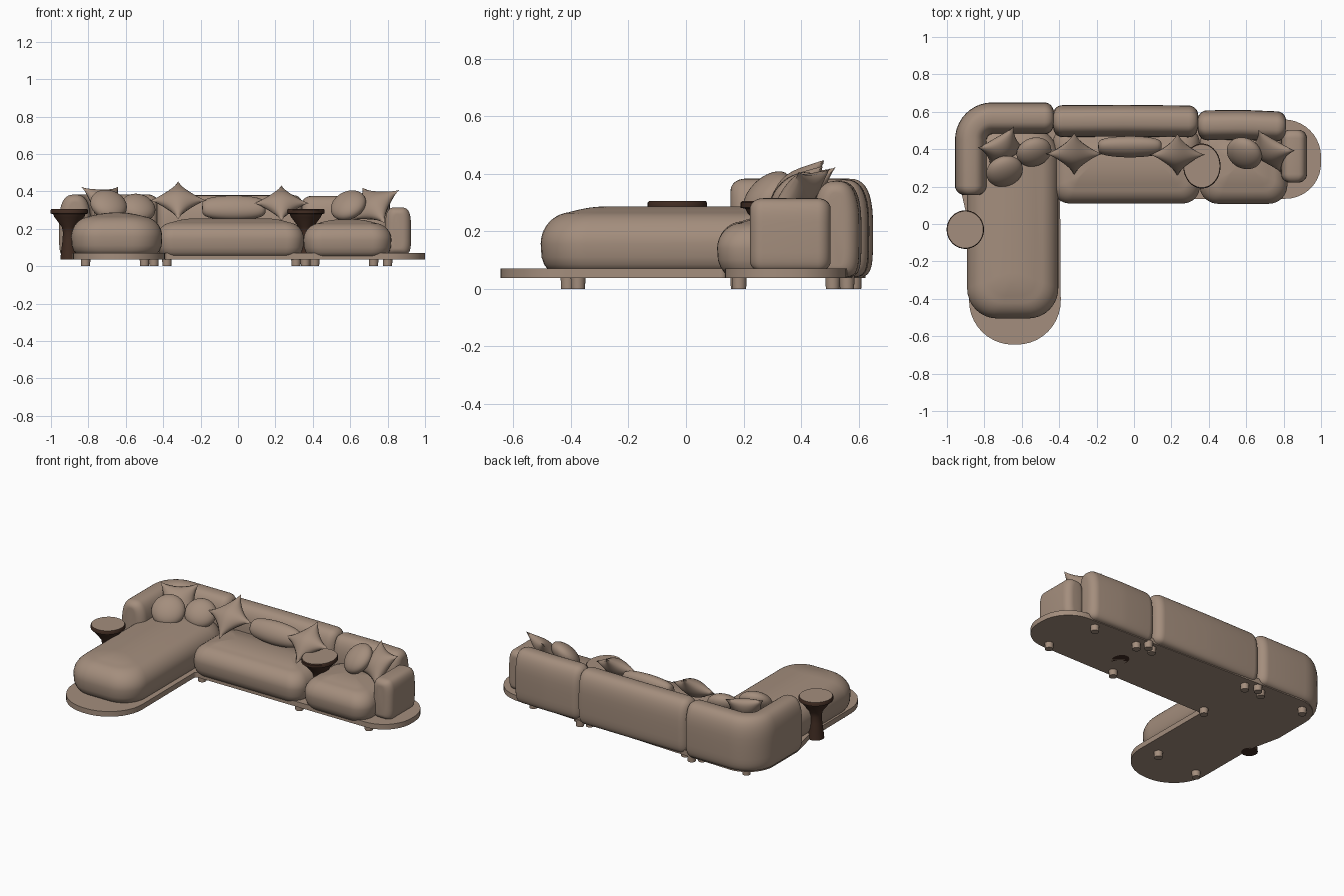
import bpy, bmesh, math
from mathutils import Vector, Matrix

if "Cube" in bpy.data.objects:
    bpy.data.objects.remove(bpy.data.objects["Cube"])


def material(name, col):
    m = bpy.data.materials.new(name)
    m.diffuse_color = (*col, 1)
    m.use_nodes = True
    m.node_tree.nodes["Principled BSDF"].inputs["Base Color"].default_value = m.diffuse_color
    return m


FABRIC = material("tan_fabric", (0.37, 0.27, 0.205))
WOOD = material("dark_wood", (0.052, 0.025, 0.016))


def make(name, bm, mats=(FABRIC,), angle=40):
    bmesh.ops.recalc_face_normals(bm, faces=bm.faces)
    me = bpy.data.meshes.new(name)
    bm.to_mesh(me)
    bm.free()
    for m in mats:
        me.materials.append(m)
    me.shade_smooth()
    me.set_sharp_from_angle(angle=math.radians(angle))
    ob = bpy.data.objects.new(name, me)
    bpy.context.collection.objects.link(ob)
    return ob


def loft(rings):
    """Skin a list of closed rings and cap both ends."""
    bm = bmesh.new()
    vs = [[bm.verts.new(p) for p in r] for r in rings]
    n = len(vs[0])
    for a, b in zip(vs, vs[1:]):
        for i in range(n):
            j = (i + 1) % n
            bm.faces.new((a[i], a[j], b[j], b[i]))
    bm.faces.new(vs[0][::-1])
    bm.faces.new(vs[-1])
    return bm


def fillet(pts, closed=True, steps=10):
    """Polyline of (x, y, corner radius) with rounded corners."""
    out = []
    for i, (x, y, r) in enumerate(pts):
        p = Vector((x, y))
        if r == 0:
            out.append(p)
            continue
        a = Vector(pts[i - 1][:2])
        b = Vector(pts[(i + 1) % len(pts)][:2])
        u, v = (a - p).normalized(), (b - p).normalized()
        half = u.angle(v) / 2
        c = p + (u + v).normalized() * r / math.sin(half)
        t = r / math.tan(half)
        v1, v2 = p + u * t - c, p + v * t - c
        phi = math.pi - 2 * half
        for k in range(steps + 1):
            f = k / steps
            out.append(c + (v1 * math.sin((1 - f) * phi) + v2 * math.sin(f * phi)) / math.sin(phi))
    return out


def round_rect(cx, cy, hx, hy, r, z):
    pts = []
    for q, (sx, sy) in enumerate(((1, 1), (-1, 1), (-1, -1), (1, -1))):
        for k in range(9):
            a = math.pi / 2 * (q + k / 8)
            pts.append((cx + sx * (hx - r) + r * math.cos(a), cy + sy * (hy - r) + r * math.sin(a), z))
    return pts


def seat(name, x0, x1, y0, y1, z0, z1, r, edge=0.1, crown=0.02):
    """Puffy seat: bulging sides, round upper edge, crowned top."""
    cx, cy, hx, hy = (x0 + x1) / 2, (y0 + y1) / 2, (x1 - x0) / 2, (y1 - y0) / 2
    zt = z1 - crown
    prof = [(0.03, z0), (0.012, z0 + 0.025), (0.003, z0 + 0.05)]
    for k in range(11):
        a = math.pi / 2 * k / 10 * 0.93
        prof.append((edge * (1 - math.cos(a)), zt - edge + edge * math.sin(a)))
    d0, zz = prof[-1]
    dm = min(hx, hy) * 0.97
    for k in range(1, 7):
        f = k / 6
        prof.append((d0 + (dm - d0) * f, zz + (z1 - zz) * (1 - (1 - f) ** 2)))
    rings = [round_rect(cx, cy, hx - d, hy - d, max(0.004, min(r - d * 0.6, hx - d, hy - d)), z)
             for d, z in prof]
    return make(name, loft(rings), angle=60)


def bolster(name, path, hw, z0, z1, end=0.05, low=5, high=2.7):
    """Upright cushion swept along a path, with rounded ends."""
    path = fillet(path, closed=False)
    cz, hh = (z0 + z1) / 2, (z1 - z0) / 2
    sec = []
    for k in range(40):
        a = 2 * math.pi * k / 40
        c, s = math.cos(a), math.sin(a)
        n = high if s > 0 else low
        sec.append((math.copysign(abs(c) ** (2 / n), c), math.copysign(abs(s) ** (2 / n), s)))
    t0 = (path[1] - path[0]).normalized()
    t1 = (path[-1] - path[-2]).normalized()
    stations = []
    cap = [math.pi / 2 * k / 7 for k in range(8)]
    for a in reversed(cap):
        stations.append((path[0] + t0 * end * (1 - math.sin(a)), t0, end * (1 - math.cos(a))))
    for i in range(1, len(path) - 1):
        stations.append((path[i], (path[i + 1] - path[i - 1]).normalized(), 0))
    for a in cap:
        stations.append((path[-1] - t1 * end * (1 - math.sin(a)), t1, end * (1 - math.cos(a))))
    rings = []
    for p, t, d in stations:
        nrm = Vector((-t.y, t.x))
        rings.append([(*(p + nrm * w * (hw - d)), cz + h * (hh - d * 0.8)) for w, h in sec])
    return make(name, loft(rings), angle=60)


def place(ob, loc, tilt, yaw):
    ob.matrix_world = (Matrix.Translation(loc) @ Matrix.Rotation(math.radians(yaw), 4, 'Z')
                       @ Matrix.Rotation(math.radians(-tilt), 4, 'X'))


def square_pillow(name, loc, half, thick, tilt, yaw, roll=0, pinch=0.2):
    """Pillow with pointed corners and drawn-in edges."""
    bm = bmesh.new()
    bmesh.ops.create_grid(bm, x_segments=20, y_segments=20, size=1)
    geo = bmesh.ops.duplicate(bm, geom=bm.faces[:])["geom"]
    back = {g for g in geo if isinstance(g, bmesh.types.BMVert)}
    for v in bm.verts:
        u, w = v.co.x, v.co.y
        h = thick * math.sqrt(max(0, (1 - u * u) * (1 - w * w))) ** 1.2
        v.co = (half * u * (1 - pinch * (1 - w * w)), h if v in back else -h,
                half * w * (1 - pinch * (1 - u * u)))
    bmesh.ops.remove_doubles(bm, verts=bm.verts, dist=1e-5)
    bm.transform(Matrix.Rotation(math.radians(roll), 4, 'Y'))
    place(make(name, bm, angle=70), loc, tilt, yaw)


def round_pillow(name, loc, size, tilt, yaw, boxy=1.0):
    bm = bmesh.new()
    bmesh.ops.create_uvsphere(bm, u_segments=32, v_segments=20, radius=1)
    bm.transform(Matrix.Rotation(math.pi / 2, 4, 'Y'))
    for v in bm.verts:
        v.co.x = math.copysign(abs(v.co.x) ** boxy, v.co.x)
        f = 1.0
        if boxy > 1:  # fuller, squarer ends
            rad = math.hypot(v.co.y, v.co.z)
            f = rad ** 0.45 / rad if rad > 1e-4 else 1
        v.co = (v.co.x * size[0], v.co.y * f * size[1], v.co.z * f * size[2])
    place(make(name, bm, angle=80), loc, tilt, yaw)


# Base platform, L shaped with rounded ends
outline = fillet([(-0.39, -0.645, 0.235), (-0.395, 0.135, 0.02), (1.0, 0.135, 0.19), (1.0, 0.555, 0.2),
                  (0.75, 0.56, 0.1), (-0.4, 0.612, 0.1), (-0.93, 0.63, 0.18), (-0.93, 0.2, 0.1),
                  (-0.885, 0.0, 0.1), (-0.88, -0.645, 0.235)])
base = loft([[(*p, z) for p in outline] for z in (0.037, 0.07)])
rim = [e for e in base.edges if abs(e.verts[0].co.z - e.verts[1].co.z) < 1e-6]
bmesh.ops.bevel(base, geom=rim, offset=0.01, segments=3, affect='EDGES', profile=0.5)
make("base_platform", base)

# Feet
for i, (x, y) in enumerate([(-0.815, -0.41), (-0.5, -0.375), (-0.38, 0.18), (0.31, 0.18), (0.8, 0.185),
                            (0.725, 0.51), (0.41, 0.51), (0.36, 0.56), (0.31, 0.53), (-0.38, 0.55),
                            (-0.45, 0.585), (-0.5, 0.55), (-0.815, 0.55)]):
    bm = bmesh.new()
    bmesh.ops.create_cone(bm, cap_ends=True, segments=20, radius1=0.024, radius2=0.026, depth=0.045,
                          matrix=Matrix.Translation((x, y, 0.0225)))
    make(f"foot_{i + 1}", bm)

# Seats
seat("chaise_seat", -0.892, -0.405, -0.505, 0.52, 0.06, 0.287, 0.16, 0.11, 0.02)
seat("middle_seat", -0.435, 0.352, 0.11, 0.52, 0.05, 0.255, 0.09, 0.09, 0.02)
seat("right_seat", 0.35, 0.82, 0.108, 0.52, 0.05, 0.25, 0.1, 0.09, 0.02)

# Backrests and right arm
bolster("corner_back", [(-0.872, 0.155, 0), (-0.872, 0.565, 0.115), (-0.43, 0.565, 0)], 0.085, 0.04, 0.383)
bolster("middle_back", [(-0.432, 0.55, 0), (-0.05, 0.552, 0.8), (0.342, 0.548, 0)], 0.085, 0.04, 0.38)
bolster("right_back", [(0.342, 0.527, 0), (0.58, 0.53, 0.8), (0.812, 0.52, 0)], 0.08, 0.04, 0.375)
bolster("right_arm", [(0.856, 0.222, 0), (0.856, 0.36, 0), (0.856, 0.503, 0)], 0.069, 0.06, 0.315, end=0.045, high=3.6)

# Pillows
square_pillow("left_diamond_pillow", (-0.32, 0.375, 0.352), 0.107, 0.05, 48, 0, 45)
square_pillow("right_diamond_pillow", (0.232, 0.37, 0.337), 0.104, 0.05, 50, 0, 45)
square_pillow("corner_square_pillow", (-0.705, 0.405, 0.335), 0.112, 0.05, 38, 30, 0)
square_pillow("arm_square_pillow", (0.725, 0.39, 0.325), 0.112, 0.05, 38, -27, 4)
round_pillow("front_round_pillow", (-0.692, 0.282, 0.328), (0.1, 0.055, 0.1), 45, 20)
round_pillow("inner_round_pillow", (-0.535, 0.385, 0.312), (0.095, 0.055, 0.092), 45, 20)
round_pillow("right_round_pillow", (0.59, 0.378, 0.325), (0.098, 0.055, 0.1), 45, -30)
round_pillow("lumbar_pillow", (-0.022, 0.413, 0.312), (0.17, 0.052, 0.07), 30, 0, 1.15)

# Side tables: turned hourglass stand with a light inlaid top
profile = [(0.048, 0.037), (0.047, 0.05), (0.036, 0.14), (0.034, 0.18), (0.04, 0.21), (0.08, 0.263),
           (0.086, 0.278), (0.1, 0.282), (0.1, 0.3), (0.096, 0.305), (0.094, 0.305)]
for name, x, y, sx, sy in (("left_side_table", -0.902, -0.03, 1.0, 1.03), ("seat_side_table", 0.363, 0.31, 1.0, 1.2)):
    rings = [[(x + r * sx * math.cos(2 * math.pi * k / 40), y + r * sy * math.sin(2 * math.pi * k / 40), z)
              for k in range(40)] for r, z in profile]
    ob = make(name, loft(rings), (WOOD, FABRIC))
    for p in ob.data.polygons:
        if p.normal.z > 0.9 and p.center.z > 0.304:
            p.material_index = 1
